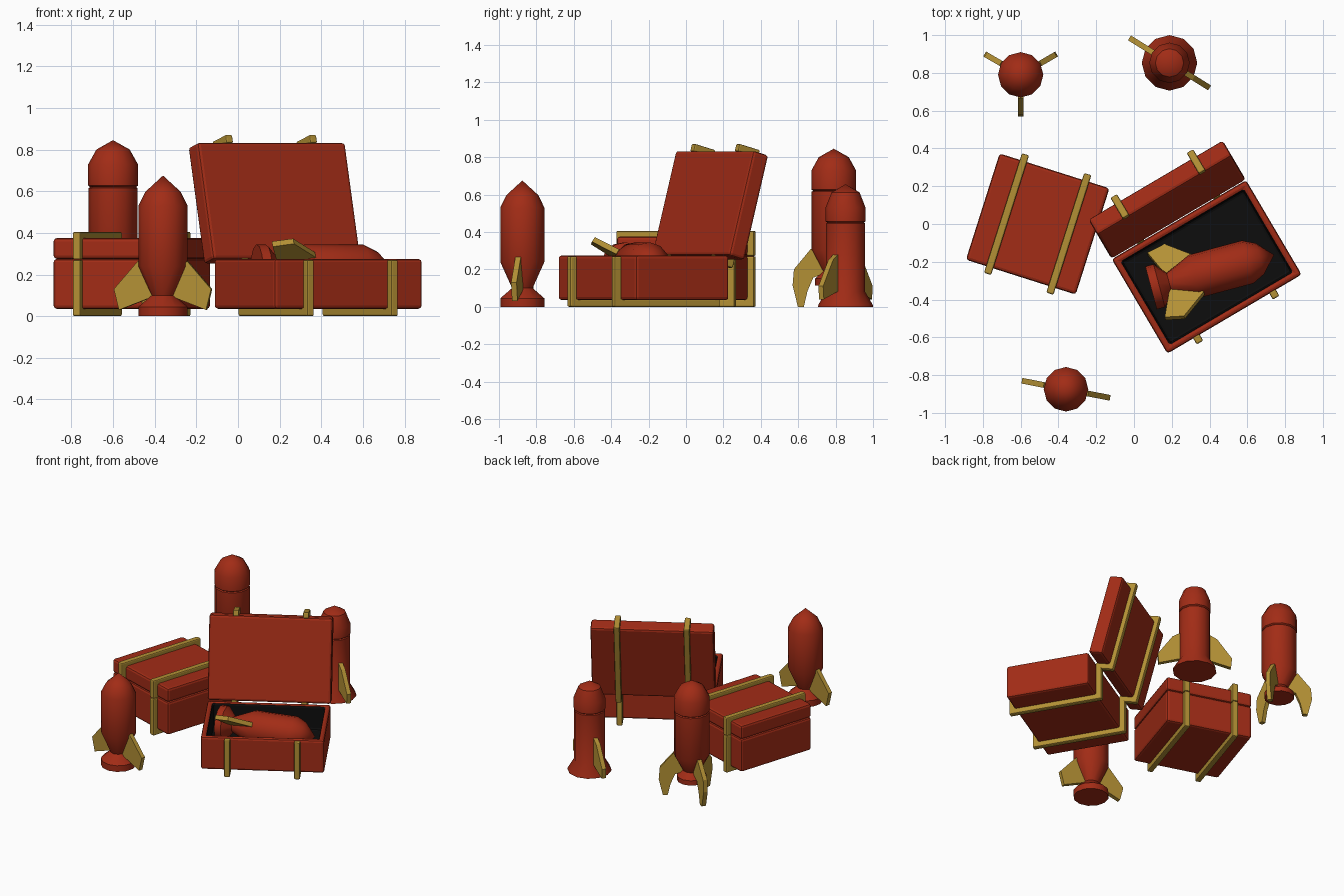
import bpy, bmesh
from math import radians, cos, sin, pi
from mathutils import Matrix, Vector

if "Cube" in bpy.data.objects:
    bpy.data.objects.remove(bpy.data.objects["Cube"])

T = Matrix.Translation


def rot(deg, axis):
    return Matrix.Rotation(radians(deg), 4, axis)


def material(name, rgb):
    m = bpy.data.materials.new(name)
    m.diffuse_color = (*rgb, 1)
    m.use_nodes = True
    m.node_tree.nodes["Principled BSDF"].inputs["Base Color"].default_value = m.diffuse_color
    return m


RED = material("red", (0.36, 0.025, 0.008))
GOLD = material("gold", (0.45, 0.28, 0.035))
BLACK = material("black", (0.004, 0.004, 0.004))


def finish(name, bm, matrix, mats, bevel=0, smooth=False):
    bmesh.ops.recalc_face_normals(bm, faces=bm.faces)
    me = bpy.data.meshes.new(name)
    bm.to_mesh(me)
    bm.free()
    ob = bpy.data.objects.new(name, me)
    bpy.context.collection.objects.link(ob)
    for m in mats:
        me.materials.append(m)
    ob.matrix_world = matrix
    if bevel:
        b = ob.modifiers.new("bevel", 'BEVEL')
        b.width, b.segments = bevel, 2
    if smooth:
        bpy.ops.object.select_all(action='DESELECT')
        ob.select_set(True)
        bpy.context.view_layer.objects.active = ob
        bpy.ops.object.shade_smooth_by_angle(angle=radians(35))
    return ob


def lathe(name, profile, matrix, sides=12):
    """Closed 12-sided body from (radius, height) points; last point is the tip."""
    bm = bmesh.new()
    rings = [[bm.verts.new((r * cos(2 * pi * i / sides), r * sin(2 * pi * i / sides), z))
              for i in range(sides)] for r, z in profile[:-1]]
    for a, b in zip(rings, rings[1:]):
        for i in range(sides):
            j = (i + 1) % sides
            bm.faces.new((a[i], a[j], b[j], b[i]))
    tip = bm.verts.new((0, 0, profile[-1][1]))
    for i in range(sides):
        bm.faces.new((rings[-1][i], rings[-1][(i + 1) % sides], tip))
    bm.faces.new(rings[0][::-1])
    return finish(name, bm, matrix, [RED], smooth=True)


def prism(name, pts, thick, matrix, bevel=0):
    """Outline in the XZ plane, thickened along Y."""
    bm = bmesh.new()
    f = bm.faces.new([bm.verts.new((x, -thick / 2, z)) for x, z in pts])
    ext = bmesh.ops.extrude_face_region(bm, geom=[f])
    bmesh.ops.translate(bm, vec=(0, thick, 0),
                        verts=[v for v in ext["geom"] if isinstance(v, bmesh.types.BMVert)])
    return finish(name, bm, matrix, [GOLD], bevel)


def rocket(name, profile, fin, angles, matrix):
    lathe(name + "_body", profile, matrix)
    for i, a in enumerate(angles):
        prism(f"{name}_fin_{i + 1}", fin, 0.03, matrix @ rot(a, 'Z'))


def box(w, y0, y1, z0, z1):
    bm = bmesh.new()
    bmesh.ops.create_cube(bm, size=1)
    bmesh.ops.scale(bm, vec=(w, y1 - y0, z1 - z0), verts=bm.verts)
    bmesh.ops.translate(bm, vec=(0, (y0 + y1) / 2, (z0 + z1) / 2), verts=bm.verts)
    return bm


def straps(name, width, y0, y1, zend, zopen, matrix):
    """Two U-shaped straps round a half case; zend is the outer side, zopen the seam."""
    t = 0.037
    s = 1 if zopen > zend else -1
    pts = [(y0 - t, zopen), (y0 - t, zend), (y1 + t, zend), (y1 + t, zopen),
           (y1 - 0.005, zopen), (y1 - 0.005, zend + s * 0.042),
           (y0 + 0.005, zend + s * 0.042), (y0 + 0.005, zopen)]
    for side in (-1, 1):
        prism(f"{name}_strap_{'left' if side < 0 else 'right'}", pts, 0.04,
              matrix @ T((side * 0.2836 * width, 0, 0)) @ rot(90, 'Z'), 0.008)


def case(name, width, depth, centre, turn, open_angle):
    m = T((*centre, 0)) @ rot(turn, 'Z')
    seam, h = 0.275, depth / 2
    # tray with black-lined cavity
    bm = box(width, -h, h, 0.035, seam)
    top = max(bm.faces, key=lambda f: f.calc_center_median().z)
    bmesh.ops.inset_region(bm, faces=[top], thickness=0.055)
    ext = bmesh.ops.extrude_face_region(bm, geom=[top])
    bmesh.ops.delete(bm, geom=[top], context='FACES_ONLY')
    floor = [v for v in ext["geom"] if isinstance(v, bmesh.types.BMVert)]
    bmesh.ops.translate(bm, vec=(0, 0, -0.175), verts=floor)
    for f in bm.faces:
        if any(v in floor for v in f.verts):
            f.material_index = 1
    finish(name + "_tray", bm, m, [RED, BLACK], 0.016)
    straps(name + "_tray", width, -h, h, 0, seam - 0.005, m)
    # lid swinging about the back edge
    lid = m @ T((0, h, seam)) @ rot(-open_angle, 'X')
    finish(name + "_lid", box(width, -depth, 0, 0, 0.1), lid, [RED], 0.016)
    straps(name + "_lid", width, -depth, 0, 0.13, -0.003, lid)


case("closed_case", 0.61, 0.59, (-0.51, 0), -17.6, 0)
case("open_case", 0.825, 0.58, (0.385, -0.227), 30.5, 105)

# pointed rocket with nozzle: one standing, one lying in the open case
pointed = [(0.118, 0), (0.118, 0.045), (0.055, 0.1), (0.118, 0.24),
           (0.118, 0.53), (0.085, 0.597), (0, 0.675)]
kite_fin = [(0.03, 0.155), (0.12, 0.265), (0.238, 0.13), (0.213, 0.03), (0.03, 0.1)]
rocket("front_rocket", pointed, kite_fin, (-11, 169), T((-0.36, -0.875, 0)))
lying = T((0.09, -0.338, 0.227)) @ rot(15, 'Z') @ rot(90, 'Y') @ rot(-34, 'Z')
rocket("packed_rocket", pointed, kite_fin, (90, 270), lying)

# tall rocket standing on three hooked fins
tall = [(0.1, 0.115), (0.1, 0.15), (0.06, 0.19), (0.118, 0.3), (0.118, 0.615), (0.11, 0.62),
        (0.12, 0.627), (0.12, 0.728), (0.08, 0.8), (0, 0.845)]
hook_fin = [(0.06, 0.24), (0.122, 0.31), (0.213, 0.2), (0.22, 0.115), (0.192, 0),
            (0.16, 0), (0.14, 0.085), (0.11, 0.155), (0.05, 0.18)]
rocket("tall_rocket", tall, hook_fin, (30, 150, 270), T((-0.6, 0.79, 0)))

# short rocket with flared foot
short = [(0.147, 0), (0.145, 0.012), (0.105, 0.08), (0.105, 0.445), (0.098, 0.45),
         (0.107, 0.457), (0.107, 0.53), (0.075, 0.612), (0, 0.655)]
delta_fin = [(0.09, 0.285), (0.15, 0.25), (0.25, 0.11), (0.243, 0.04), (0.09, 0.085)]
rocket("short_rocket", short, delta_fin, (-32, 148), T((0.188, 0.853, 0)))
